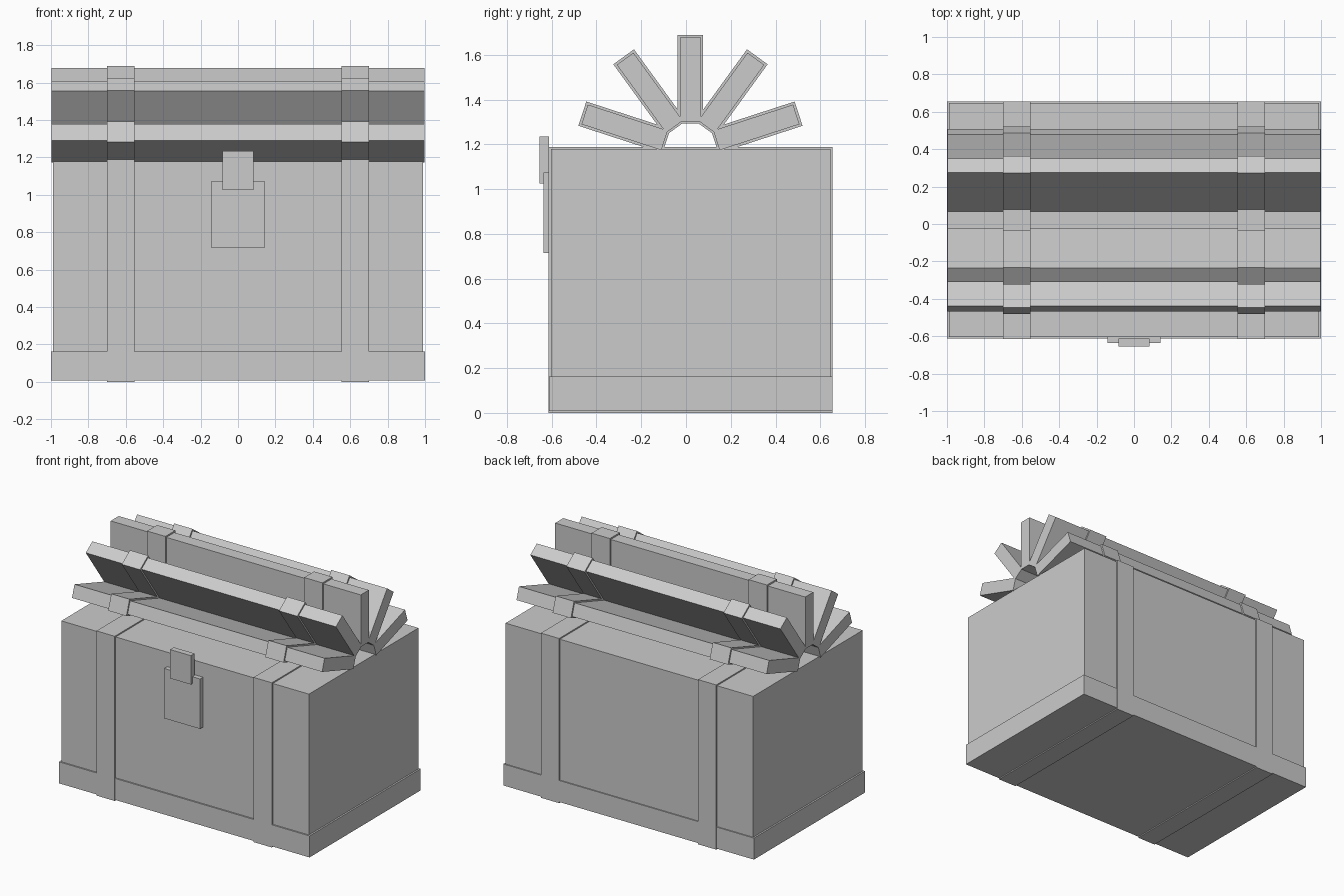
import bpy
from math import radians, sin, cos
from mathutils import Vector

if "Cube" in bpy.data.objects:
    bpy.data.objects.remove(bpy.data.objects["Cube"])


def box(name, x, y, z):
    """Axis-aligned box from (min, max) ranges."""
    bpy.ops.mesh.primitive_cube_add(size=1, location=[(a + b) / 2 for a, b in (x, y, z)])
    ob = bpy.context.object
    ob.name = name
    ob.scale = [b - a for a, b in (x, y, z)]
    return ob


HUB = Vector((0, 0.02, 1.18))


def radial_board(name, x, half, r0, r1, angle):
    """Board standing radially on the hub axis, tilted about x."""
    ob = box(name, x, (-half, half), (r0, r1))
    r = (r0 + r1) / 2
    ob.location = HUB + Vector((ob.location.x, r * sin(angle), r * cos(angle)))
    ob.rotation_euler.x = -angle
    return ob


# Chest body and base band
box("chest_body", (-0.988, 0.988), (-0.603, 0.646), (0.015, 1.179))
box("base_band", (-1, 1), (-0.613, 0.654), (0.008, 0.163))

# Straps around the body
STRAPS = {"left": (-0.70, -0.554), "right": (0.554, 0.70)}
for side, x in STRAPS.items():
    box(f"body_strap_{side}", x, (-0.614, 0.655), (0, 1.188))

# Five fanned lid slats, each wrapped by two straps
for i in range(5):
    angle = radians(36 * (i - 2))
    radial_board(f"lid_slat_{i + 1}", (-0.998, 0.998), 0.046, 0.122, 0.497, angle)
    for side, x in STRAPS.items():
        radial_board(f"lid_strap_{i + 1}_{side}", x, 0.057, 0.113, 0.508, angle)

# Latch on the front
box("latch_plate", (-0.143, 0.143), (-0.637, -0.600), (0.715, 1.075))
box("latch_hasp", (-0.083, 0.083), (-0.655, -0.613), (1.026, 1.234))
